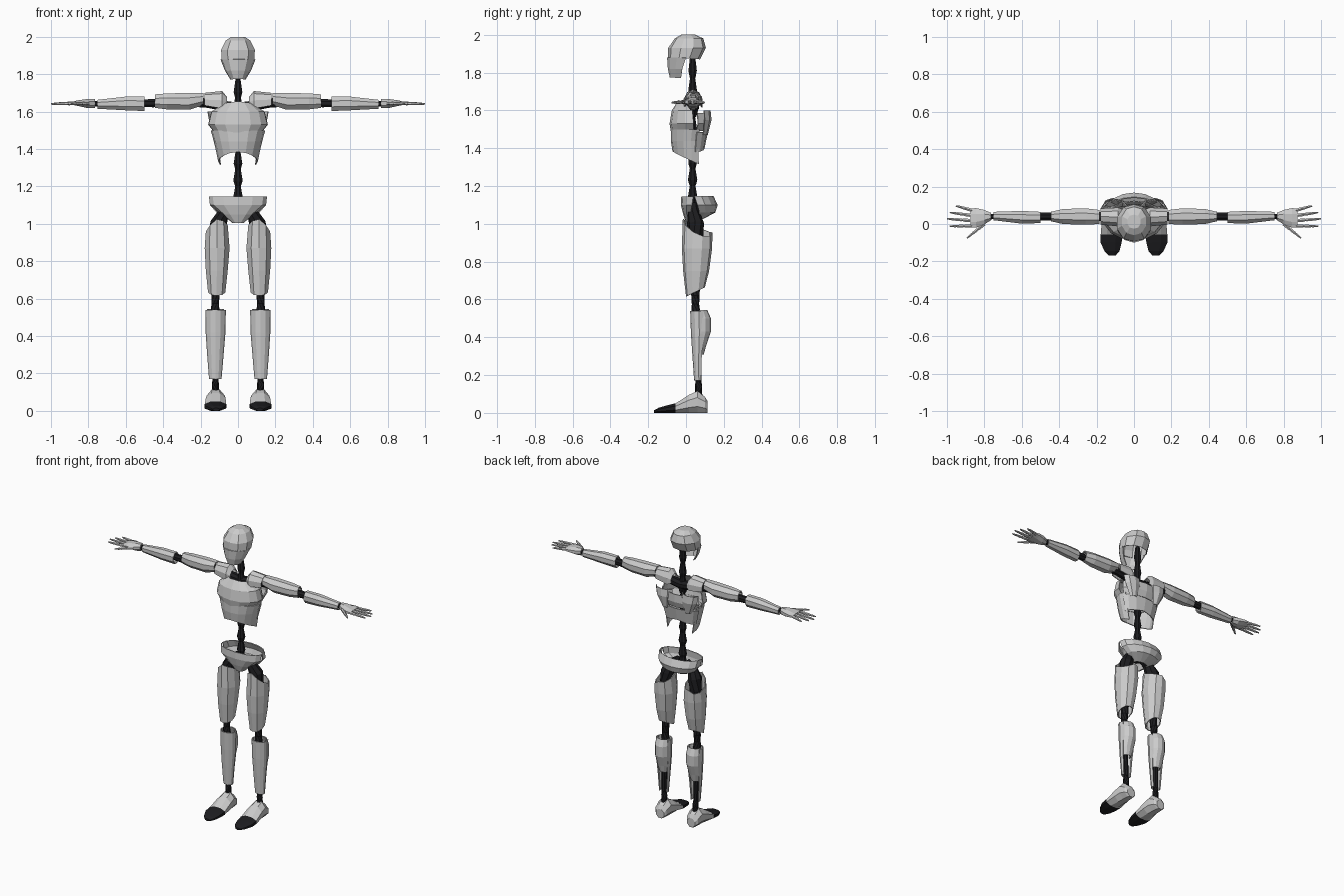
import bpy, bmesh
from math import cos, sin, pi, radians
from mathutils import Vector

black = bpy.data.materials.new("black_joint")
black.diffuse_color = (0.012, 0.012, 0.014, 1)


def finish(name, bm, mirror, mat, thick):
    bmesh.ops.recalc_face_normals(bm, faces=bm.faces[:])
    me = bpy.data.meshes.new(name)
    bm.to_mesh(me)
    bm.free()
    ob = bpy.data.objects.new(name, me)
    bpy.context.collection.objects.link(ob)
    if mat:
        me.materials.append(mat)
    if thick:
        m = ob.modifiers.new("thickness", 'SOLIDIFY')
        m.thickness = thick
        m.offset = -1
    if mirror:
        ob.modifiers.new("mirror", 'MIRROR')
    return ob


def skin(bm, rows, closed):
    n = len(rows[0])
    for a, b in zip(rows, rows[1:]):
        for i in range(n if closed else n - 1):
            j = (i + 1) % n
            bm.faces.new((a[i], a[j], b[j], b[i]))


def loft(name, rings, axis='z', n=10, arc=None, caps="", mirror=False,
         mat=None, thick=0.006):
    """Rings are (t, u0, u1, v0, v1 [, u slope, v slope, side drop])."""
    bm = bmesh.new()
    rows = []
    for r in rings:
        t, u0, u1, v0, v1, su, sv, q = (tuple(r) + (0, 0, 0))[:8]
        if arc:
            angs = [radians(arc[0] + (arc[1] - arc[0]) * i / n) for i in range(n + 1)]
            k = 1
        else:
            angs = [2 * pi * (i + .5) / n for i in range(n)]
            k = 1 / cos(pi / n)
        row = []
        for a in angs:
            c, s = max(-1, min(1, cos(a) * k)), max(-1, min(1, sin(a) * k))
            u = (u0 + u1) / 2 + c * (u1 - u0) / 2
            v = (v0 + v1) / 2 + s * (v1 - v0) / 2
            w = t + su * c + sv * s + q * abs(c)
            co = {'z': (u, v, w), 'x': (w, u, v), 'y': (u, w, v)}[axis]
            row.append(bm.verts.new(co))
        rows.append(row)
    skin(bm, rows, arc is None)
    if 'a' in caps:
        bm.faces.new(rows[0])
    if 'b' in caps:
        bm.faces.new(rows[-1])
    return finish(name, bm, mirror, mat, thick)


def tube(name, pts, n=8, mirror=False, mat=black):
    """Capped tube through (x, y, z, radius) points."""
    bm = bmesh.new()
    rows = []
    for i, p in enumerate(pts):
        d = Vector(pts[min(i + 1, len(pts) - 1)][:3]) - Vector(pts[max(i - 1, 0)][:3])
        rot = d.to_track_quat('Z', 'Y')
        rows.append([bm.verts.new(Vector(p[:3]) + rot @ Vector(
            (p[3] * cos(2 * pi * (k + .5) / n), p[3] * sin(2 * pi * (k + .5) / n), 0)))
            for k in range(n)])
    skin(bm, rows, True)
    bm.faces.new(rows[0])
    bm.faces.new(rows[-1])
    return finish(name, bm, mirror, mat, 0)


# head: hollow skull cap and face plate
loft("skull", [(2.0, -.035, .035, -.025, .05), (1.98, -.065, .065, -.06, .092),
               (1.93, -.09, .09, -.094, .105), (1.875, -.088, .088, -.094, .075, 0, -.005)],
     caps="a")
loft("face", [(1.88, -.088, .088, -.094, .08), (1.82, -.064, .064, -.09, .04),
              (1.775, -.036, .036, -.08, .02)], arc=(175, 365), n=6)

# spine and neck vertebrae
spine = [(0, .035, 1.06, .03)]
for z0, z1, r in [(1.12, 1.21, .027), (1.21, 1.30, .027), (1.30, 1.39, .025),
                  (1.39, 1.48, .025), (1.48, 1.57, .025), (1.57, 1.68, .03),
                  (1.68, 1.78, .025), (1.78, 1.90, .024)]:
    h = z1 - z0
    spine += [(0, .035, z0, r * .75), (0, .035, z0 + h * .25, r), (0, .035, z0 + h * .9, r * .6)]
tube("spine", spine)

# torso shells
loft("chest_plate", [(1.655, -.075, .075, -.04, .08, 0, 0, -.01),
                     (1.60, -.145, .145, -.075, .11),
                     (1.53, -.162, .162, -.087, .13),
                     (1.475, -.125, .125, -.078, .12, 0, 0, .01)], arc=(170, 370), n=8)
loft("rib_plate", [(1.50, -.14, .14, -.074, .13),
                   (1.44, -.122, .122, -.074, .12),
                   (1.34, -.10, .10, -.066, .12, 0, -.045, -.005)],
     arc=(155, 385), n=10)
loft("upper_back_plate", [(1.585, -.14, .14, -.03, .125), (1.53, -.15, .15, -.02, .125),
                          (1.49, -.13, .13, -.02, .11)], arc=(10, 170), n=6)
loft("lower_back_plate", [(1.485, -.135, .135, 0, .11), (1.40, -.11, .11, 0, .092, 0, 0, -.02)],
     arc=(0, 180), n=6)

# shoulder blades and shoulder pads
loft("shoulder_blade", [(1.60, .035, .165, .05, .13), (1.55, .035, .155, .05, .135),
                        (1.47, .06, .11, .06, .115)], arc=(10, 170), n=4, mirror=True)
loft("shoulder_pad", [(.06, -.0, .08, 1.60, 1.68), (.085, -.015, .09, 1.57, 1.71),
                      (.18, -.005, .085, 1.60, 1.70)], axis='x', arc=(-20, 200), n=6, mirror=True)

# arms: inner bone and shells
tube("arm_bone", [(.0, .04, 1.62, .03), (.10, .04, 1.635, .028), (.17, .04, 1.645, .026),
                  (.2, .04, 1.648, .028), (.23, .04, 1.65, .02), (.42, .04, 1.648, .018),
                  (.45, .04, 1.645, .024), (.5, .04, 1.645, .022), (.54, .04, 1.645, .016),
                  (.73, .04, 1.642, .014), (.78, .04, 1.642, .017)], mirror=True)
loft("upper_arm", [(.185, .0, .075, 1.635, 1.70), (.26, -.004, .084, 1.61, 1.70),
                   (.38, .0, .08, 1.612, 1.697), (.445, .015, .065, 1.62, 1.692)],
     axis='x', n=8, mirror=True)
loft("forearm", [(.50, .005, .065, 1.603, 1.68, 0, 0), (.60, .002, .07, 1.607, 1.68),
                 (.75, .02, .065, 1.615, 1.663)], axis='x', n=8, mirror=True)

# hands
loft("palm", [(.765, .02, .06, 1.62, 1.668), (.80, -.002, .075, 1.618, 1.668),
              (.845, -.02, .085, 1.628, 1.662), (.875, -.018, .082, 1.634, 1.656)],
     axis='x', n=8, caps="ab", mirror=True, thick=0)
for nm, a, b in [("little_finger", (.865, .073), (.953, .097)),
                 ("ring_finger", (.87, .046), (.985, .062)),
                 ("middle_finger", (.87, .018), (1.0, .028)),
                 ("index_finger", (.865, -.01), (.985, -.012)),
                 ("thumb", (.80, .0), (.893, -.075))]:
    pts = []
    for f, r in [(0, .010), (.3, .010), (.36, .007), (.42, .009), (.66, .008),
                 (.7, .006), (.76, .0075), (1, .004)]:
        pts.append((a[0] + (b[0] - a[0]) * f, a[1] + (b[1] - a[1]) * f, 1.645 - .004 * f, r))
    tube(nm, pts, n=6, mirror=True, mat=None)

# pelvis: front plate and rear bowl, open at the top
loft("pelvis_front", [(1.145, -.155, .155, -.025, .10), (1.10, -.15, .15, -.027, .09),
                      (1.05, -.085, .085, -.015, .06), (1.005, -.03, .03, .0, .05)],
     arc=(180, 360), n=6)
loft("pelvis_back", [(1.147, -.155, .155, -.04, .145), (1.10, -.15, .15, -.03, .168),
                     (1.06, -.115, .115, .0, .155), (1.025, -.05, .05, .03, .09)],
     arc=(-5, 185), n=8)

# legs: inner bone and shells
tube("leg_bone", [(.03, .04, 1.09, .03), (.075, .04, 1.06, .032), (.105, .05, 1.0, .045),
                  (.112, .055, .93, .04), (.115, .05, .68, .024), (.12, .05, .62, .024),
                  (.122, .05, .575, .021), (.122, .052, .53, .026), (.122, .06, .35, .018),
                  (.121, .066, .17, .016), (.12, .066, .14, .02), (.12, .066, .09, .022)],
     mirror=True)
loft("thigh", [(.99, .055, .172, -.017, .14, -.018, -.035, -.025),
               (.87, .045, .178, -.022, .138), (.75, .055, .172, -.015, .122),
               (.64, .068, .16, .0, .10, 0, .024)], n=10, mirror=True)
loft("shin", [(.54, .065, .175, .022, .115), (.42, .067, .173, .026, .115),
              (.30, .077, .165, .034, .10), (.17, .088, .155, .043, .092)],
     arc=(150, 390), n=8, mirror=True)
loft("calf", [(.545, .075, .165, .035, .112), (.50, .069, .171, .03, .132),
              (.43, .069, .171, .03, .132), (.36, .076, .165, .035, .108),
              (.31, .09, .15, .04, .094)], arc=(-5, 185), n=6, mirror=True)

# feet
loft("foot", [(.115, .09, .148, 0, .06), (.10, .078, .162, 0, .085),
              (.06, .07, .168, 0, .115), (.015, .066, .172, 0, .095),
              (-.055, .063, .178, 0, .05)], axis='y', n=8, caps="ab", mirror=True, thick=0)
loft("toe_cap", [(-.055, .062, .179, 0, .051), (-.10, .066, .178, 0, .04),
                 (-.145, .078, .158, 0, .027), (-.168, .098, .135, 0, .014)],
     axis='y', n=8, caps="ab", mirror=True, mat=black, thick=0)
